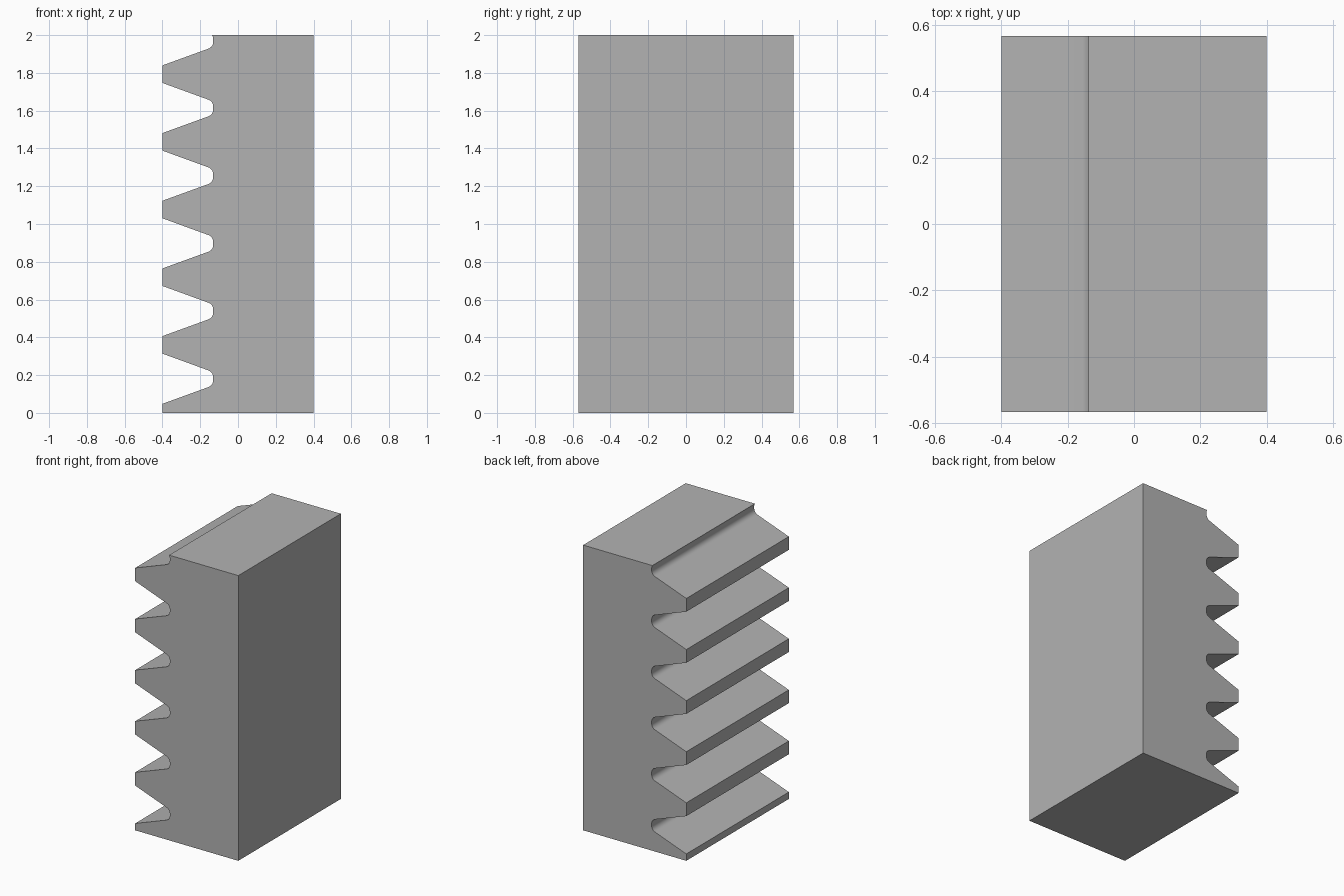
import bpy, bmesh, math

cube = bpy.data.objects.get("Cube")
if cube:
    bpy.data.objects.remove(cube)

HALF_X, HALF_Y, HEIGHT = 0.4, 0.568, 2.0
PITCH, FIRST, TIP_HALF = 0.3583, 0.0017, 0.0465   # tooth spacing, first tooth centre, half tip width
ROOT_X, RADIUS, SLOPE = -0.1315, 0.038, math.radians(20)
STEPS = 8

# Fillet circle between the sloping flank and the flat root
root_half = PITCH / 2 - TIP_HALF - (ROOT_X + HALF_X) * math.tan(SLOPE)
turn = math.pi / 2 - SLOPE
flat_half = root_half - RADIUS * math.tan(turn / 2)


def gap(centre):
    """Outline of one gap between teeth, from bottom to top."""
    upper = []
    for i in range(STEPS + 1):
        a = turn * i / STEPS
        upper.append((ROOT_X - RADIUS * (1 - math.cos(a)), flat_half + RADIUS * math.sin(a)))
    upper.append((-HALF_X, PITCH / 2 - TIP_HALF))
    lower = [(x, -z) for x, z in reversed(upper)]
    return [(x, centre + z) for x, z in lower + upper]


# Toothed side, cut off at the top
teeth = [(-HALF_X, 0.0)]
for n in range(6):
    teeth += gap(FIRST + PITCH * (n + 0.5))
profile = []
for x, z in teeth:
    if z > HEIGHT:
        px, pz = profile[-1]
        profile.append((px + (x - px) * (HEIGHT - pz) / (z - pz), HEIGHT))
        break
    profile.append((x, z))
profile += [(HALF_X, HEIGHT), (HALF_X, 0.0)]

# Extrude the profile along y
bm = bmesh.new()
face = bm.faces.new([bm.verts.new((x, -HALF_Y, z)) for x, z in profile])
ext = bmesh.ops.extrude_face_region(bm, geom=[face])
moved = [v for v in ext["geom"] if isinstance(v, bmesh.types.BMVert)]
bmesh.ops.translate(bm, verts=moved, vec=(0, 2 * HALF_Y, 0))
bmesh.ops.recalc_face_normals(bm, faces=bm.faces)
mesh = bpy.data.meshes.new("toothed_rack")
bm.to_mesh(mesh)
bm.free()

# Plain grey material
grey = bpy.data.materials.new("plain grey")
grey.use_nodes = True
colour = (0.45, 0.45, 0.45, 1)
grey.diffuse_color = colour
grey.node_tree.nodes["Principled BSDF"].inputs["Base Color"].default_value = colour
mesh.materials.append(grey)

rack = bpy.data.objects.new("toothed_rack", mesh)
bpy.context.collection.objects.link(rack)
bpy.ops.object.select_all(action="DESELECT")
rack.select_set(True)
bpy.context.view_layer.objects.active = rack
bpy.ops.object.shade_smooth_by_angle(angle=math.radians(30))
